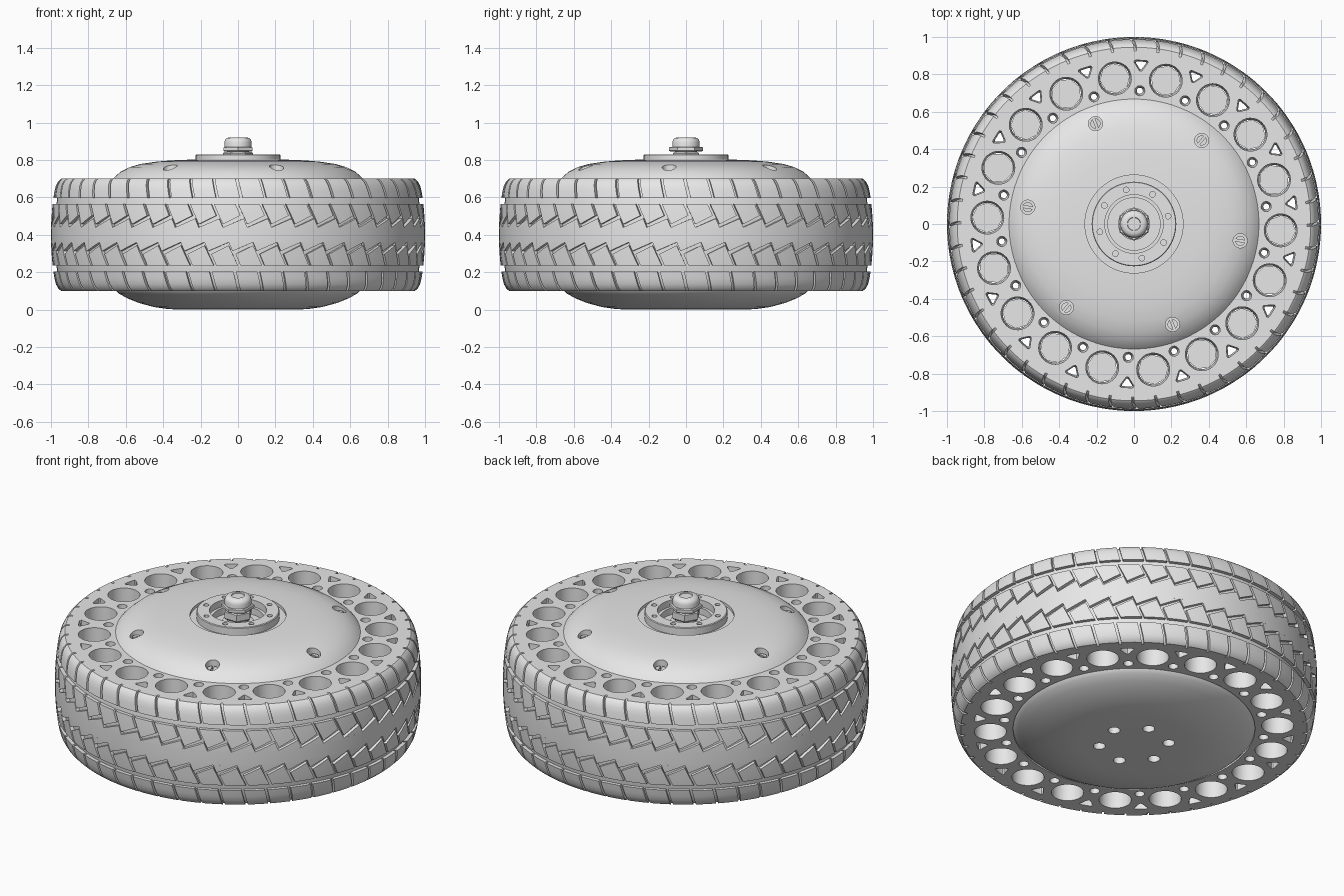
import bpy, bmesh, math
from math import sin, cos, pi, radians

if "Cube" in bpy.data.objects:
    bpy.data.objects.remove(bpy.data.objects["Cube"], do_unlink=True)

grey = bpy.data.materials.new("plain_grey")
grey.use_nodes = True
grey.diffuse_color = (0.8, 0.8, 0.8, 1)
grey.node_tree.nodes["Principled BSDF"].inputs["Base Color"].default_value = grey.diffuse_color

SEG = 144            # segments around the wheel
PITCHES = 48         # tread repeats
P = 2 * pi / PITCHES


# ---- helpers ----
def loft(bm, rings, wrap=False):
    """Skin a row of equal loops; close the ends or join last to first."""
    rows = [[bm.verts.new(p) for p in ring] for ring in rings]
    n = len(rows[0])
    pairs = list(zip(rows, rows[1:])) + ([(rows[-1], rows[0])] if wrap else [])
    for a, b in pairs:
        for i in range(n):
            k = (i + 1) % n
            bm.faces.new((a[i], a[k], b[k], b[i]))
    if not wrap:
        bm.faces.new(rows[0][::-1])
        bm.faces.new(rows[-1])


def ngon(r, n, turn=0.0):
    return [(r * cos(turn + 2 * pi * i / n), r * sin(turn + 2 * pi * i / n)) for i in range(n)]


def lathe(bm, profile, n=SEG, wrap=False, turn=0.0):
    loft(bm, [[(x, y, z) for x, y in ngon(r, n, turn)] for r, z in profile], wrap)


def prism(bm, outline, levels, radius=0.0, angle=0.0):
    """Extrude an outline through (z, scale) levels, placed at a polar position."""
    c, s = cos(angle), sin(angle)
    loft(bm, [[((radius + x * k) * c - y * k * s, (radius + x * k) * s + y * k * c, z)
               for x, y in outline] for z, k in levels])


def finish(name, bm, cutter=None, merge=False):
    if merge:
        bmesh.ops.remove_doubles(bm, verts=bm.verts, dist=1e-6)
    bmesh.ops.recalc_face_normals(bm, faces=bm.faces)
    mesh = bpy.data.meshes.new(name)
    bm.to_mesh(mesh)
    bm.free()
    mesh.materials.append(grey)
    ob = bpy.data.objects.new(name, mesh)
    bpy.context.collection.objects.link(ob)
    if cutter:
        mod = ob.modifiers.new("holes", 'BOOLEAN')
        mod.operation, mod.solver, mod.object = 'DIFFERENCE', 'EXACT', cutter
        graph = bpy.context.evaluated_depsgraph_get()
        cut = bpy.data.meshes.new_from_object(ob.evaluated_get(graph))
        ob.modifiers.clear()
        ob.data = cut
        bpy.data.objects.remove(cutter, do_unlink=True)
    bpy.ops.object.select_all(action='DESELECT')
    ob.select_set(True)
    bpy.context.view_layer.objects.active = ob
    bpy.ops.object.shade_smooth_by_angle(angle=radians(32))
    return ob


def crown(z):
    """Outer tread radius at a height."""
    u = abs(z - 0.4) / 0.3
    return 1 - 0.03 * u ** 2 - 0.025 * u ** 16


# ---- tyre carcass with its through holes ----
holes = bmesh.new()
wedge = [(x + 0.009 * cos(a), y + 0.009 * sin(a))
         for x, y, mid in ((-0.022, 0, pi), (0.016, 0.027, pi / 4), (0.016, -0.027, -pi / 4))
         for a in (mid - 0.9, mid, mid + 0.9)]
wedge.sort(key=lambda p: math.atan2(p[1], p[0]))
for i in range(18):
    a = radians(20 * i - 2.5)
    b = a + radians(10)
    prism(holes, ngon(0.088, 32), ((0.05, 1), (0.12, 1), (0.4, 0.9), (0.68, 1), (0.75, 1)), 0.785, a)
    prism(holes, ngon(0.027, 16), ((0.05, 1), (0.12, 1), (0.4, 0.6), (0.68, 1), (0.75, 1)), 0.713, b)
    prism(holes, wedge, ((0.05, 1.1), (0.4, 0.75), (0.75, 1.1)), 0.85, b)
holes = finish("hole_cutter", holes)
holes.hide_render = True

bm = bmesh.new()
heights = [0.1, 0.11, 0.13, 0.17, 0.25, 0.32, 0.4, 0.48, 0.55, 0.63, 0.67, 0.69, 0.7]
lathe(bm, [(0.66, 0.1)] + [(crown(z) - 0.02, z) for z in heights] + [(0.66, 0.7)], wrap=True)
finish("tyre_carcass", bm, holes)

# ---- webs inside the large holes ----
bm = bmesh.new()
for i in range(18):
    prism(bm, ngon(0.081, 8), ((0.39, 1), (0.41, 1)), 0.785, radians(20 * i - 2.5))
finish("hole_webs", bm)


# ---- tread ----
def tread_block(bm, start, corners, flip, n=3, m=5):
    """Curved block from (angle, height) corners: top left, top right, bottom right, bottom left."""
    (ax, az), (bx, bz), (cx, cz), (dx, dz) = corners
    rings = []
    for j in range(m + 1):
        v = (j / m) ** 2
        ring = []
        for u, depth in [(i / n, 0) for i in range(n + 1)] + [(1, 0.03), (0, 0.03)]:
            t = (ax + (dx - ax) * v) * (1 - u) + (bx + (cx - bx) * v) * u + start
            z = (az + (dz - az) * v) * (1 - u) + (bz + (cz - bz) * v) * u
            r = crown(z) - depth
            if flip:
                t, z = -t, 0.8 - z
            ring.append((r * cos(t), r * sin(t), z))
        rings.append(ring)
    loft(bm, rings)


GAP, LEAN = 0.014, 0.05
W = P - GAP
shoulder = [(0, 0.7), (W, 0.7), (W + 0.025, 0.597), (0.025, 0.597)]
tooth = [(0, 0.565), (W, 0.565), (W + LEAN * 0.55, 0.503), (LEAN, 0.457)]
saw = [(LEAN, 0.44), (P + LEAN * 0.6, 0.487), (P + LEAN, 0.44), (LEAN, 0.44)]
for name, corners in (("shoulder_blocks", shoulder), ("tooth_blocks", tooth), ("saw_edge", saw)):
    bm = bmesh.new()
    for flip in (False, True):
        for i in range(PITCHES):
            tread_block(bm, i * P, corners, flip)
    finish(name, bm, merge=(name == "saw_edge"))

bm = bmesh.new()
lathe(bm, [(0.97, 0.36), (crown(0.36), 0.36), (1, 0.4), (crown(0.44), 0.44), (0.97, 0.44)], wrap=True)
finish("centre_band", bm)

# ---- hub with bolt pockets ----
pockets = bmesh.new()
for i in range(6):
    prism(pockets, ngon(0.038, 24), ((0.72, 1), (0.9, 1)), 0.575, radians(60 * i - 9))
    prism(pockets, ngon(0.033, 24), ((-0.1, 1), (0.1, 1)), 0.19, radians(60 * i + 15))
for i in range(8):
    prism(pockets, ngon(0.015, 16), ((0.79, 1), (0.9, 1)), 0.187, radians(45 * i + 13))
pockets = finish("pocket_cutter", pockets)
pockets.hide_render = True

bm = bmesh.new()
lathe(bm, [(0.3, 0), (0.37, 0.003), (0.45, 0.014), (0.53, 0.036), (0.59, 0.06), (0.635, 0.085),
           (0.66, 0.11), (0.668, 0.14), (0.668, 0.7), (0.655, 0.714), (0.625, 0.739), (0.58, 0.762),
           (0.52, 0.779), (0.44, 0.791), (0.36, 0.798), (0.262, 0.802), (0.262, 0.785),
           (0.226, 0.785), (0.226, 0.826), (0.222, 0.83), (0.156, 0.83), (0.156, 0.79),
           (0.14, 0.79), (0.14, 0.75)])
finish("hub", bm, pockets)

# ---- slotted screws in the pockets ----
bm = bmesh.new()
for i in range(6):
    for side in (0, pi):
        half = [(0.027 * cos(radians(k) + side), 0.027 * sin(radians(k) + side)) for k in range(12, 169, 12)]
        prism(bm, half, ((0.715, 1), (0.742, 1)), 0.575, radians(60 * i - 9))
finish("screws", bm)

# ---- axle, nut and cap ----
bm = bmesh.new()
lathe(bm, [(0.085, 0.74), (0.085, 0.77), (0.06, 0.775), (0.06, 0.85)], 48)
finish("axle", bm)

bm = bmesh.new()
lathe(bm, [(0.074, 0.79), (0.08, 0.797), (0.08, 0.835), (0.074, 0.842)], 6)
lathe(bm, [(0.084, 0.845), (0.09, 0.85), (0.09, 0.866), (0.084, 0.871)], 6, turn=pi / 6)
finish("axle_nuts", bm)

bm = bmesh.new()
lathe(bm, [(0.073, 0.865), (0.073, 0.895), (0.069, 0.908), (0.06, 0.917), (0.046, 0.921),
           (0.036, 0.921), (0.034, 0.916)], 48)
finish("axle_cap", bm)
